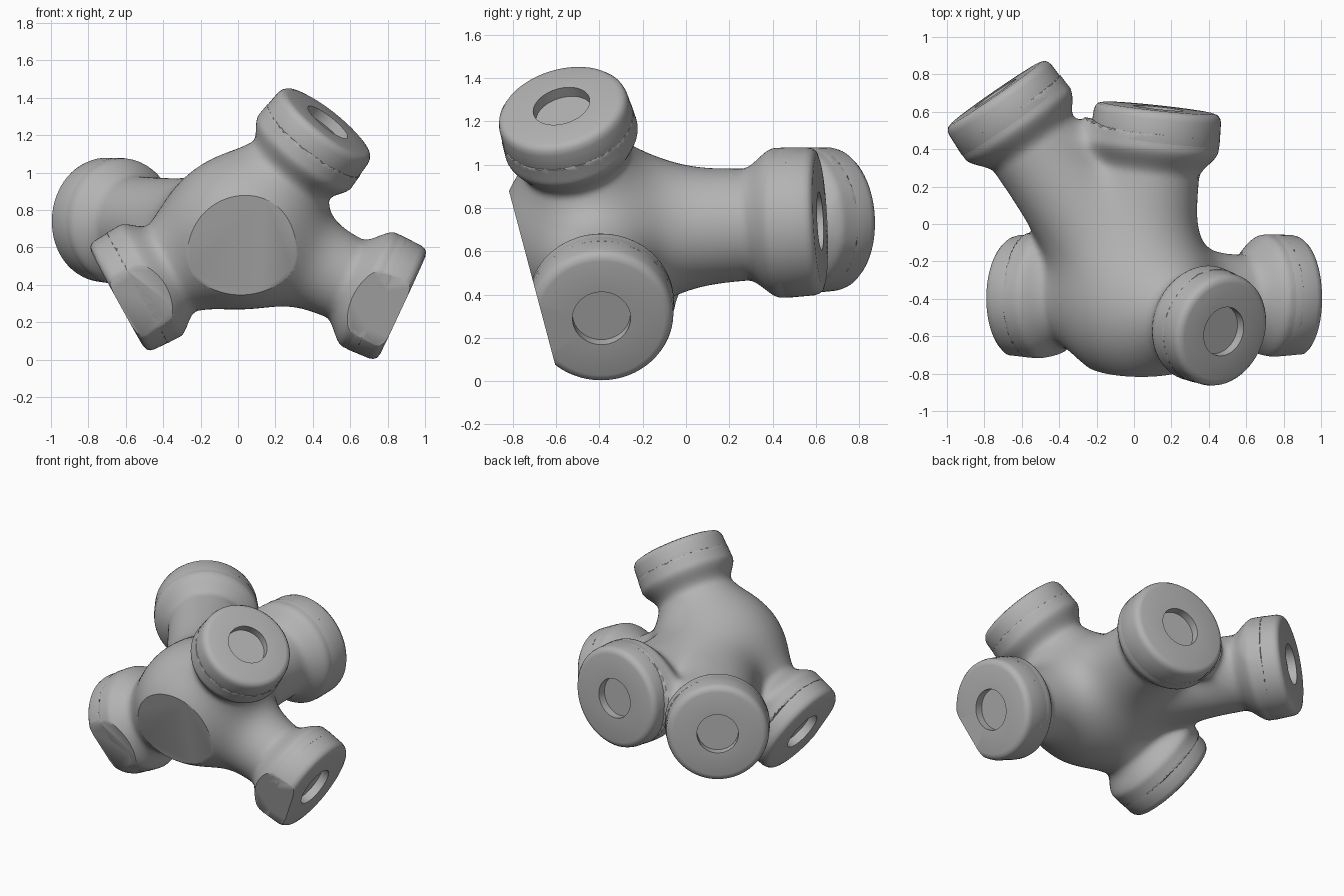
import bpy, bmesh, math
from mathutils import Vector, Matrix

if "Cube" in bpy.data.objects:
    bpy.data.objects.remove(bpy.data.objects["Cube"], do_unlink=True)

grey = bpy.data.materials.new("plain_grey")
grey.use_nodes = True
COLOUR = (0.45, 0.45, 0.45, 1)
grey.diffuse_color = COLOUR
grey.node_tree.nodes["Principled BSDF"].inputs["Base Color"].default_value = COLOUR

HUB = Vector((0.02, -0.40, 0.69))        # where the arm axes meet
BALL = Vector((0.02, -0.485, 0.688))     # rounded middle
BALL_R = 0.345
BLEND = 0.08
CUT_CO = Vector((0, -0.815, 0.87))       # flat cut across the front
CUT_NO = Vector((0, -0.967, -0.257)).normalized()
NECK_START, NECK_END = 0.35, 0.195       # flare, measured back from the tip
BODY_END = 0.12                          # the body stops inside the collar
BORE = 0.134

# name: (tip centre, arm radius, collar radius)
ARMS = {
    "top": (Vector((0.48, -0.575, 1.27)), 0.215, 0.31),
    "left": (Vector((0.88, -0.39, 0.29)), 0.225, 0.335),
    "right": (Vector((-0.645, -0.39, 0.325)), 0.23, 0.335),
    "back_left": (Vector((0.13, 0.62, 0.74)), 0.255, 0.345),
    "back_right": (Vector((-0.74, 0.70, 0.75)), 0.245, 0.335),
}


def flare(s, arm_r, r):
    """Radius of an arm at distance s back from its tip."""
    x = min(max((NECK_START - s) / (NECK_START - NECK_END), 0), 1)
    return arm_r + (r - arm_r) * x * x * (3 - 2 * x)


def lathe(bm, profile, tip, axis):
    """Turn a (radius, height) profile about an axis through the tip."""
    turn = axis.to_track_quat("Z", "Y").to_matrix().to_4x4()
    vs = [bm.verts.new((x, 0, z)) for x, z in profile]
    es = [bm.edges.new(pair) for pair in zip(vs, vs[1:])]
    bmesh.ops.transform(bm, matrix=Matrix.Translation(tip) @ turn, verts=vs)
    bmesh.ops.spin(bm, geom=vs + es, cent=tip, axis=axis, angle=math.tau, steps=64)
    bmesh.ops.remove_doubles(bm, verts=bm.verts[:], dist=1e-4)


def finish(name, bm):
    """Cut the front flat, then make a smooth-shaded object."""
    geom = bm.verts[:] + bm.edges[:] + bm.faces[:]
    cut = bmesh.ops.bisect_plane(bm, geom=geom, dist=1e-5, plane_co=CUT_CO,
                                 plane_no=CUT_NO, clear_outer=True)
    rim = [e for e in cut["geom_cut"] if isinstance(e, bmesh.types.BMEdge)]
    if rim:
        bmesh.ops.edgeloop_fill(bm, edges=rim)
    bmesh.ops.recalc_face_normals(bm, faces=bm.faces[:])
    mesh = bpy.data.meshes.new(name)
    bm.to_mesh(mesh)
    bm.free()
    mesh.materials.append(grey)
    obj = bpy.data.objects.new(name, mesh)
    bpy.context.collection.objects.link(obj)
    bpy.ops.object.select_all(action="DESELECT")
    obj.select_set(True)
    bpy.context.view_layer.objects.active = obj
    bpy.ops.object.shade_smooth_by_angle(angle=math.radians(35))


def collar(name, tip, r):
    """Collar with a rounded lip and a shallow round socket."""
    profile = [(0, -0.2), (r - 0.03, -0.2), (r - 0.004, -0.185), (r + 0.002, -0.165),
               (r - 0.003, -0.045), (r - 0.009, -0.023),
               (r - 0.022, -0.007), (r - 0.045, 0),
               (BORE, 0), (BORE, -0.055), (0, -0.055)]
    bm = bmesh.new()
    lathe(bm, profile, tip, (tip - HUB).normalized())
    finish(name, bm)


# Arms as (axis, length, arm radius, collar radius)
segments = []
for tip, arm_r, r in ARMS.values():
    d = tip - HUB
    segments.append((d.normalized(), d.length, arm_r, r))


def field(p):
    """Softly blended distance to the ball and all flared arms."""
    total = math.exp((BALL_R - (p - BALL).length) / BLEND)
    q = p - HUB
    for axis, length, arm_r, r in segments:
        t = q.dot(axis)
        radial = (q - axis * max(t, 0)).length - flare(length - t, arm_r, r)
        total += math.exp(-max(radial, t - length + BODY_END) / BLEND)
    return -BLEND * math.log(total)


# Rough, slightly swollen union of ball and arms
SWELL = 0.035
rough = bmesh.new()
bmesh.ops.create_icosphere(rough, subdivisions=4, radius=BALL_R + SWELL,
                           matrix=Matrix.Translation(BALL))
for axis, length, arm_r, r in segments:
    small, big = arm_r + SWELL, r + SWELL
    lathe(rough, [(0, -length), (small, -length), (small, -NECK_START), (big, -NECK_END),
                  (big, -BODY_END), (0, -BODY_END)], HUB + axis * length, axis)
bmesh.ops.recalc_face_normals(rough, faces=rough.faces[:])
rough_mesh = bpy.data.meshes.new("rough_hub")
rough.to_mesh(rough_mesh)
rough.free()
rough_obj = bpy.data.objects.new("rough_hub", rough_mesh)
bpy.context.collection.objects.link(rough_obj)
remesh = rough_obj.modifiers.new("Remesh", "REMESH")
remesh.mode = "VOXEL"
remesh.voxel_size = 0.022
deps = bpy.context.evaluated_depsgraph_get()
even_mesh = bpy.data.meshes.new_from_object(rough_obj.evaluated_get(deps))
bpy.data.objects.remove(rough_obj, do_unlink=True)

# Ease the even mesh onto the blended surface
hub = bmesh.new()
hub.from_mesh(even_mesh)
STEP = 0.002
OFFSETS = [Vector((STEP, 0, 0)), Vector((0, STEP, 0)), Vector((0, 0, STEP))]
for sweep in range(6):
    bmesh.ops.smooth_vert(hub, verts=hub.verts[:], factor=0.5, use_axis_x=True,
                          use_axis_y=True, use_axis_z=True)
    for v in hub.verts:
        f = field(v.co)
        grad = Vector([(field(v.co + o) - f) / STEP for o in OFFSETS])
        move = -grad * f / max(grad.length_squared, 0.2)
        v.co += move * min(1, 0.03 / max(move.length, 1e-9))
finish("hub_body", hub)

for label, (tip, arm_r, r) in ARMS.items():
    collar(label + "_collar", tip, r)
